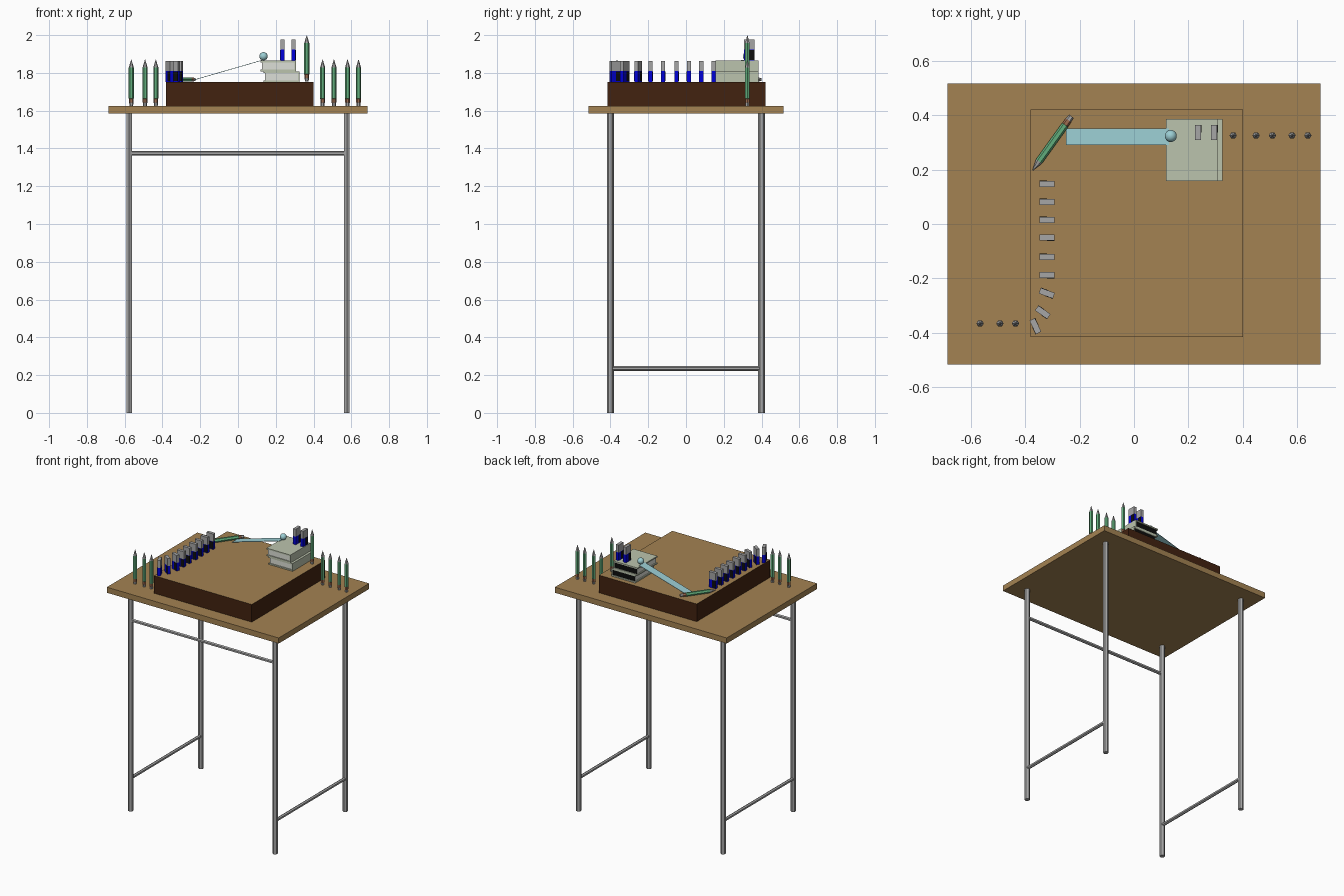
import bpy, bmesh, math
from mathutils import Matrix, Vector

if "Cube" in bpy.data.objects:
    bpy.data.objects.remove(bpy.data.objects["Cube"])


def mat(name, r, g, b):
    m = bpy.data.materials.new(name)
    m.diffuse_color = (r, g, b, 1)
    m.use_nodes = True
    m.node_tree.nodes["Principled BSDF"].inputs["Base Color"].default_value = m.diffuse_color
    return m


WOOD = mat("wood", 0.37, 0.225, 0.085)
DARK = mat("dark_wood", 0.055, 0.016, 0.005)
STEEL = mat("grey_metal", 0.38, 0.38, 0.38)
GREEN = mat("pencil_green", 0.12, 0.42, 0.20)
BROWN = mat("ferrule_brown", 0.34, 0.15, 0.08)
BLUE = mat("blue", 0.0, 0.0, 0.7)
BLACK = mat("black", 0.004, 0.004, 0.004)
BOOK = mat("book_cover", 0.50, 0.55, 0.42)
PAGE = mat("paper", 0.72, 0.74, 0.68)
CYAN = mat("pale_blue", 0.33, 0.62, 0.66)


def finish(name, bm, mats):
    bmesh.ops.recalc_face_normals(bm, faces=bm.faces)
    me = bpy.data.meshes.new(name)
    bm.to_mesh(me)
    bm.free()
    for m in mats:
        me.materials.append(m)
    ob = bpy.data.objects.new(name, me)
    bpy.context.collection.objects.link(ob)
    return ob


def add_box(bm, lo, hi, index=0):
    lo, hi = Vector(lo), Vector(hi)
    mtx = Matrix.Translation((lo + hi) / 2) @ Matrix.Diagonal((*(hi - lo), 1))
    vs = bmesh.ops.create_cube(bm, size=1, matrix=mtx)["verts"]
    faces = {f for v in vs for f in v.link_faces}
    for f in faces:
        f.material_index = index
    return faces


def box(name, lo, hi, m):
    bm = bmesh.new()
    add_box(bm, lo, hi)
    return finish(name, bm, [m])


def rod(name, a, b, r, m):
    # six-sided tube between two points
    a, b = Vector(a), Vector(b)
    d = b - a
    mtx = Matrix.Translation((a + b) / 2) @ d.to_track_quat('Z', 'Y').to_matrix().to_4x4()
    bm = bmesh.new()
    bmesh.ops.create_cone(bm, cap_ends=True, segments=6, radius1=r, radius2=r,
                          depth=d.length, matrix=mtx)
    return finish(name, bm, [m])


# table
box("table_top", (-0.685, -0.515, 1.585), (0.685, 0.515, 1.625), WOOD)
for sx, side in ((-1, "left"), (1, "right")):
    for sy, end in ((-1, "front"), (1, "back")):
        leg = rod(f"{end}_{side}_leg", (sx * 0.576, sy * 0.4, 0), (sx * 0.576, sy * 0.4, 1.585), 0.018, STEEL)
    rod(f"{side}_rail", (sx * 0.576, -0.4, 0.235), (sx * 0.576, 0.4, 0.235), 0.012, STEEL)
rod("front_rail", (-0.576, -0.4, 1.375), (0.576, -0.4, 1.375), 0.012, STEEL)

# raised platform: dark sides, wooden top
bm = bmesh.new()
for f in add_box(bm, (-0.38, -0.415, 1.625), (0.40, 0.42, 1.752)):
    f.normal_update()
    f.material_index = 1 if f.normal.z > 0.5 else 0
finish("platform", bm, [DARK, WOOD])


# books: two covers, spine on the right, page block
def book(name, x0, x1, y0, y1, z0, z1):
    bm = bmesh.new()
    t = 0.009
    add_box(bm, (x0, y0, z0), (x1, y1, z0 + t))
    add_box(bm, (x0, y0, z1 - t), (x1, y1, z1))
    add_box(bm, (x1 - 0.008, y0, z0 + t), (x1, y1, z1 - t))
    for f in add_box(bm, (x0 + 0.008, y0 + 0.006, z0 + t), (x1 - 0.008, y1 - 0.006, z1 - t), 1):
        f.normal_update()
        if f.normal.y > 0.5:
            f.material_index = 2
    finish(name, bm, [BOOK, PAGE, BLACK])


book("lower_book", 0.135, 0.325, 0.157, 0.385, 1.752, 1.808)
book("upper_book", 0.118, 0.308, 0.157, 0.385, 1.808, 1.865)


# domino sticks: grey top, blue lower half, black panel on the wide faces
def stick(name, x, y, z, angle):
    bm = bmesh.new()
    w, d, h = 0.0275, 0.011, 0.112
    add_box(bm, (-w, -d, 0.058), (w, d, h), 0)
    add_box(bm, (-w, -d, 0), (w, d, 0.058), 1)
    for s in (-1, 1):
        add_box(bm, (0 if s < 0 else -w, s * d - 0.001, 0.004),
                (w if s < 0 else 0, s * d + 0.001, 0.056), 2)
    ob = finish(name, bm, [STEEL, BLUE, BLACK])
    ob.location = (x, y, z)
    ob.rotation_euler.z = math.radians(angle)


row = [(-0.32, y, 0) for y in (0.147, 0.081, 0.015, -0.05, -0.121, -0.188)]
row += [(-0.32, -0.254, -20), (-0.335, -0.324, -35), (-0.362, -0.375, -65)]
for i, (x, y, a) in enumerate(row):
    stick(f"row_stick_{i + 1}", x, y, 1.752, a)
for i, x in enumerate((0.235, 0.294)):
    stick(f"book_stick_{i + 1}", x, 0.335, 1.865, 90)


# pencils: six-sided lathe, coloured by height (eraser, ferrule, body, point)
def pencil(name, matrix):
    rings = [(0, 0.010), (0.016, 0.011), (0.018, 0.0125), (0.038, 0.0125),
             (0.039, 0.0135), (0.203, 0.0135), (0.245, 0.001)]
    bm = bmesh.new()
    loops = [[bm.verts.new((r * math.cos(k * math.pi / 3), r * math.sin(k * math.pi / 3), z))
              for k in range(6)] for z, r in rings]
    index = [0, 0, 1, 1, 2, 0]
    for j in range(6):
        for k in range(6):
            n = (k + 1) % 6
            f = bm.faces.new((loops[j][k], loops[j][n], loops[j + 1][n], loops[j + 1][k]))
            f.material_index = index[j]
    bm.faces.new(loops[0])
    bm.faces.new(loops[-1])
    ob = finish(name, bm, [STEEL, BROWN, GREEN])
    ob.matrix_world = matrix


spots = [(x, -0.365, 1.625) for x in (-0.565, -0.492, -0.435)]
spots += [(0.364, 0.325, 1.754)]
spots += [(x, 0.325, 1.625) for x in (0.448, 0.508, 0.58, 0.638)]
for i, p in enumerate(spots):
    pencil(f"standing_pencil_{i + 1}", Matrix.Translation(p))
tail, tip = Vector((-0.23, 0.395, 1.765)), Vector((-0.37, 0.2, 1.765))
pencil("lying_pencil", Matrix.Translation(tail) @ (tip - tail).to_track_quat('Z', 'Y').to_matrix().to_4x4())

# ramp: thin sloping strip
bm = bmesh.new()
a, b = Vector((-0.25, 0.32, 1.758)), Vector((0.128, 0.32, 1.867))
ang = -math.atan2(b.z - a.z, b.x - a.x)
mtx = (Matrix.Translation((a + b) / 2) @ Matrix.Rotation(ang, 4, 'Y')
       @ Matrix.Diagonal(((b - a).length, 0.06, 0.003, 1)))
bmesh.ops.create_cube(bm, size=1, matrix=mtx)
finish("ramp", bm, [CYAN])

# ball at the top of the ramp
bm = bmesh.new()
bmesh.ops.create_uvsphere(bm, u_segments=24, v_segments=14, radius=0.022,
                          matrix=Matrix.Translation((0.135, 0.323, 1.888)))
for f in bm.faces:
    f.smooth = True
finish("ball", bm, [CYAN])
